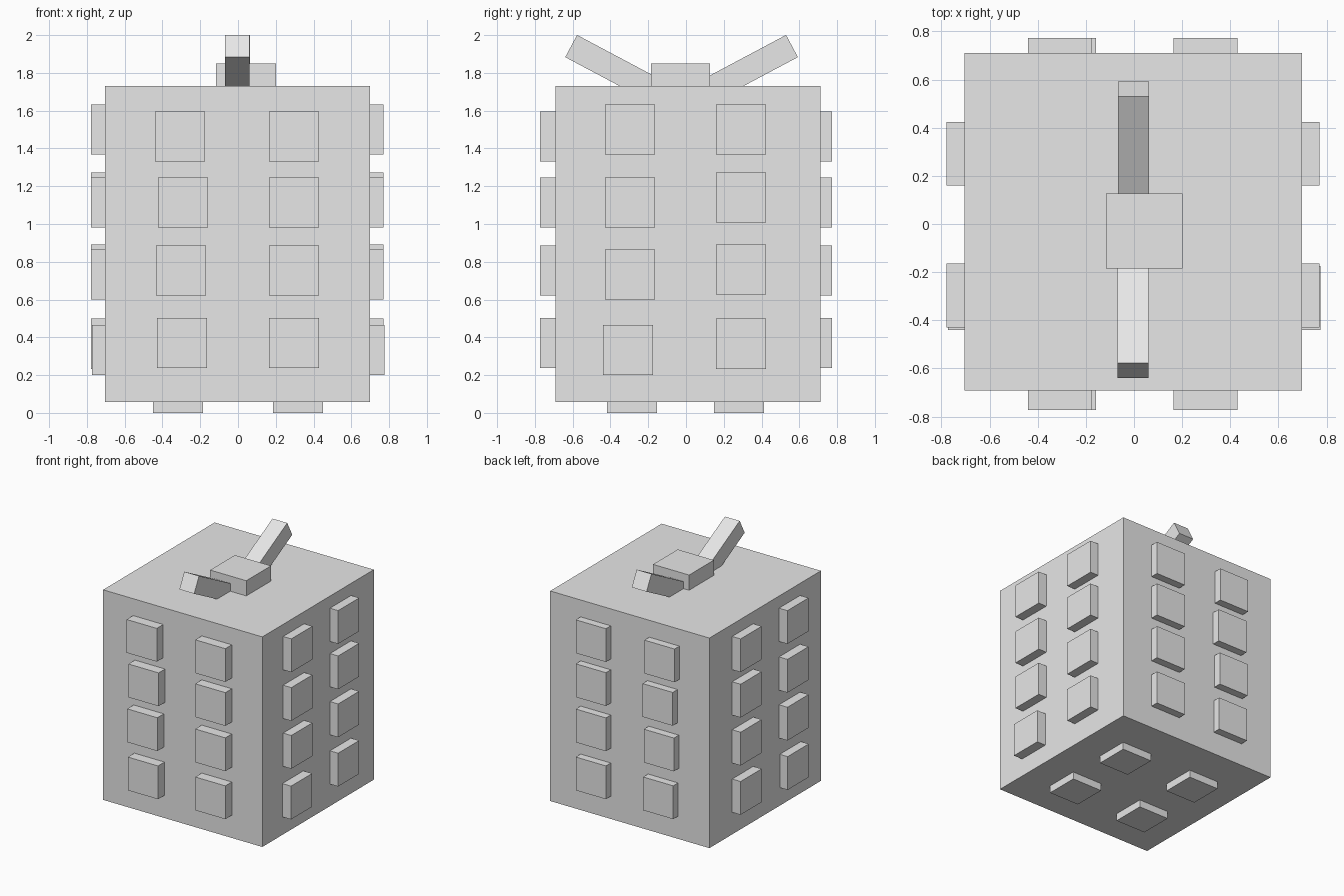
import bpy, math
from mathutils import Matrix, Vector

if "Cube" in bpy.data.objects:
    bpy.data.objects.remove(bpy.data.objects["Cube"])

grey = bpy.data.materials.new("light grey")
grey.diffuse_color = (0.8, 0.8, 0.8, 1)
grey.use_nodes = True
grey.node_tree.nodes["Principled BSDF"].inputs["Base Color"].default_value = grey.diffuse_color


def box(name, centre, size, tilt=0.0):
    """Flat-sided box, optionally tilted about the x axis."""
    bpy.ops.mesh.primitive_cube_add(size=1)
    ob = bpy.context.object
    ob.name = ob.data.name = name
    ob.data.transform(Matrix.Diagonal(Vector((*size, 1))))
    ob.location = centre
    ob.rotation_euler.x = tilt
    ob.data.materials.append(grey)
    return ob


PAD = 0.265

# main block
box("body", (-0.003, 0.01, 0.894), (1.402, 1.402, 1.672))

# bars running front to back: their ends show as pads on both faces
for i, (xl, z) in enumerate([(-0.307, 1.463), (-0.291, 1.113), (-0.302, 0.753), (-0.296, 0.371)]):
    for side, x in (("left", xl), ("right", 0.297)):
        box(f"front_back_pad_{side}_{i + 1}", (x, 0, z), (PAD, 1.545, PAD))

# bars running left to right: (x, y, z) of each centre
side_pads = [(-0.004, -0.297, 1.501), (-0.004, -0.297, 1.113), (-0.004, -0.297, 0.732), (0.001, -0.307, 0.334),
             (-0.004, 0.292, 1.501), (-0.004, 0.292, 1.14), (-0.004, 0.292, 0.758), (-0.004, 0.292, 0.366)]
for i, c in enumerate(side_pads):
    box(f"side_pad_{i + 1}", c, (1.548, PAD, PAD))

# feet under the block
for x in (-0.317, 0.317):
    for y in (-0.286, 0.281):
        box("foot", (x, y, 0.05), (PAD, PAD, 0.1))

# cap and the two tilted arms on top
box("top_cap", (0.043, -0.029, 1.775), (0.318, 0.311, 0.152))
TILT, LENGTH = math.radians(28), 0.6
for name, s, x, tip_y in (("back_arm", 1, -0.002, 0.561), ("front_arm", -1, -0.004, -0.608)):
    y = tip_y - s * math.cos(TILT) * LENGTH / 2
    z = 1.942 - math.sin(TILT) * LENGTH / 2
    box(name, (x, y, z), (0.13, LENGTH, 0.133), s * TILT)
